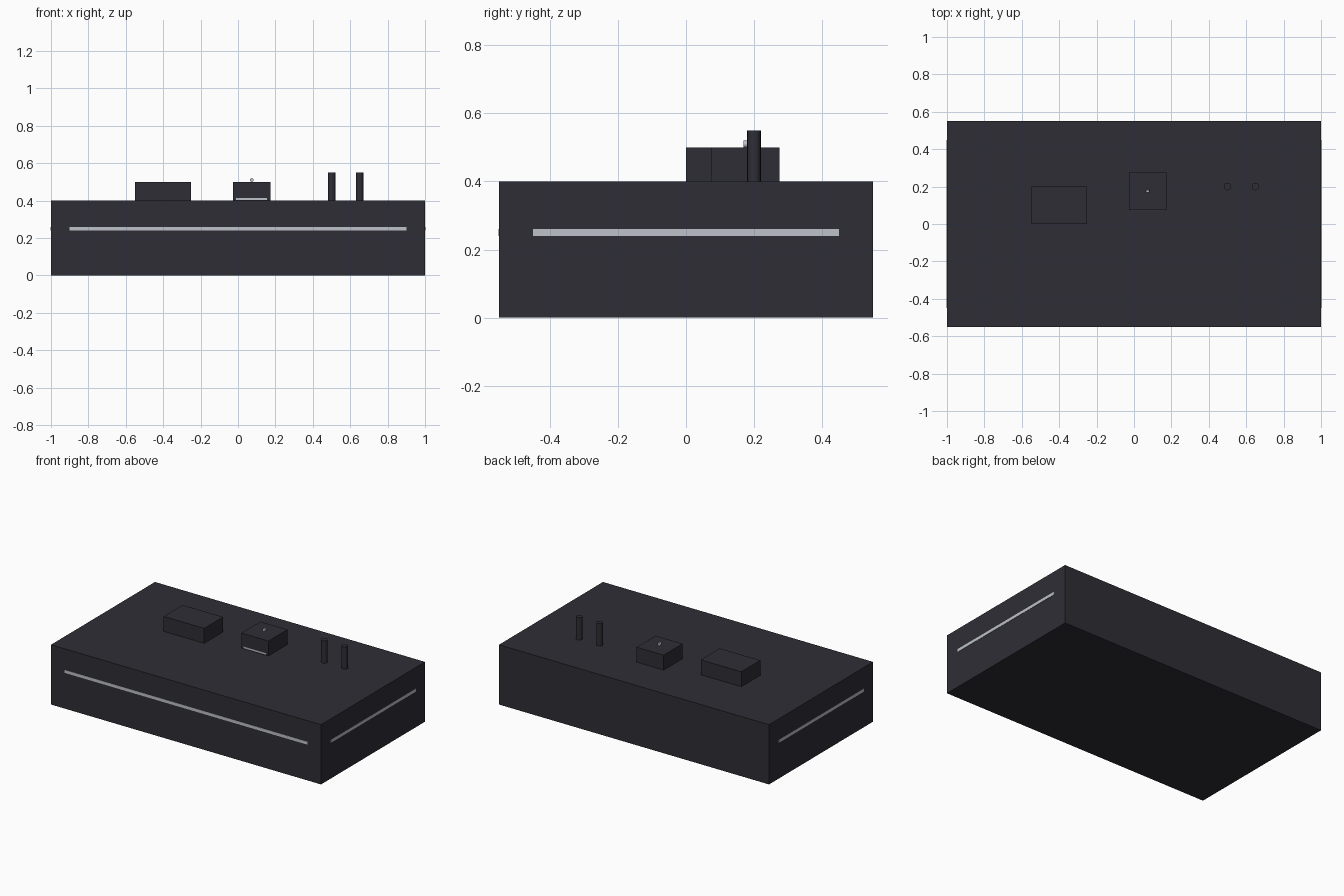
import bpy
import math

if "Cube" in bpy.data.objects:
    bpy.data.objects.remove(bpy.data.objects["Cube"])


def material(name, rgb):
    m = bpy.data.materials.new(name)
    m.diffuse_color = (*rgb, 1)
    m.use_nodes = True
    m.node_tree.nodes["Principled BSDF"].inputs["Base Color"].default_value = m.diffuse_color
    return m


dark = material("charcoal", (0.027, 0.027, 0.036))
light = material("pale_grey", (0.52, 0.54, 0.60))


def box(name, x, y, z, mat):
    """Box given by its (min, max) range on each axis."""
    r = (x, y, z)
    bpy.ops.mesh.primitive_cube_add(size=1, location=[(a + b) / 2 for a, b in r])
    o = bpy.context.object
    o.name = name
    o.scale = [b - a for a, b in r]
    bpy.ops.object.transform_apply(location=False, rotation=False, scale=True)
    o.data.materials.append(mat)
    return o


def cylinder(name, radius, depth, loc, mat, rot=(0, 0, 0), sides=16):
    bpy.ops.mesh.primitive_cylinder_add(vertices=sides, radius=radius, depth=depth,
                                        location=loc, rotation=rot)
    o = bpy.context.object
    o.name = name
    o.data.materials.append(mat)
    bpy.ops.object.shade_smooth_by_angle()
    return o


# Main slab
box("base_slab", (-1, 1), (-0.55, 0.55), (0, 0.4), dark)

# Light strips on the front and both sides
box("front_light_strip", (-0.9, 0.9), (-0.552, -0.549), (0.24, 0.26), light)
for side, s in (("left", -1), ("right", 1)):
    box(side + "_light_strip", tuple(sorted((s * 0.999, s * 1.002))),
        (-0.45, 0.45), (0.24, 0.26), light)

# Roof blocks
box("wide_roof_block", (-0.55, -0.25), (0, 0.2), (0.4, 0.5), dark)
box("square_roof_block", (-0.027, 0.173), (0.075, 0.275), (0.4, 0.5), dark)
box("roof_block_strip", (-0.01, 0.155), (0.073, 0.076), (0.404, 0.415), light)

# Small upright disc on the square block
cylinder("roof_lamp", 0.01, 0.012, (0.073, 0.175, 0.51), light, (math.pi / 2, 0, 0))

# Pipes
for i, x in enumerate((0.5, 0.65)):
    cylinder(f"pipe_{i + 1}", 0.02, 0.15, (x, 0.2, 0.475), dark)
